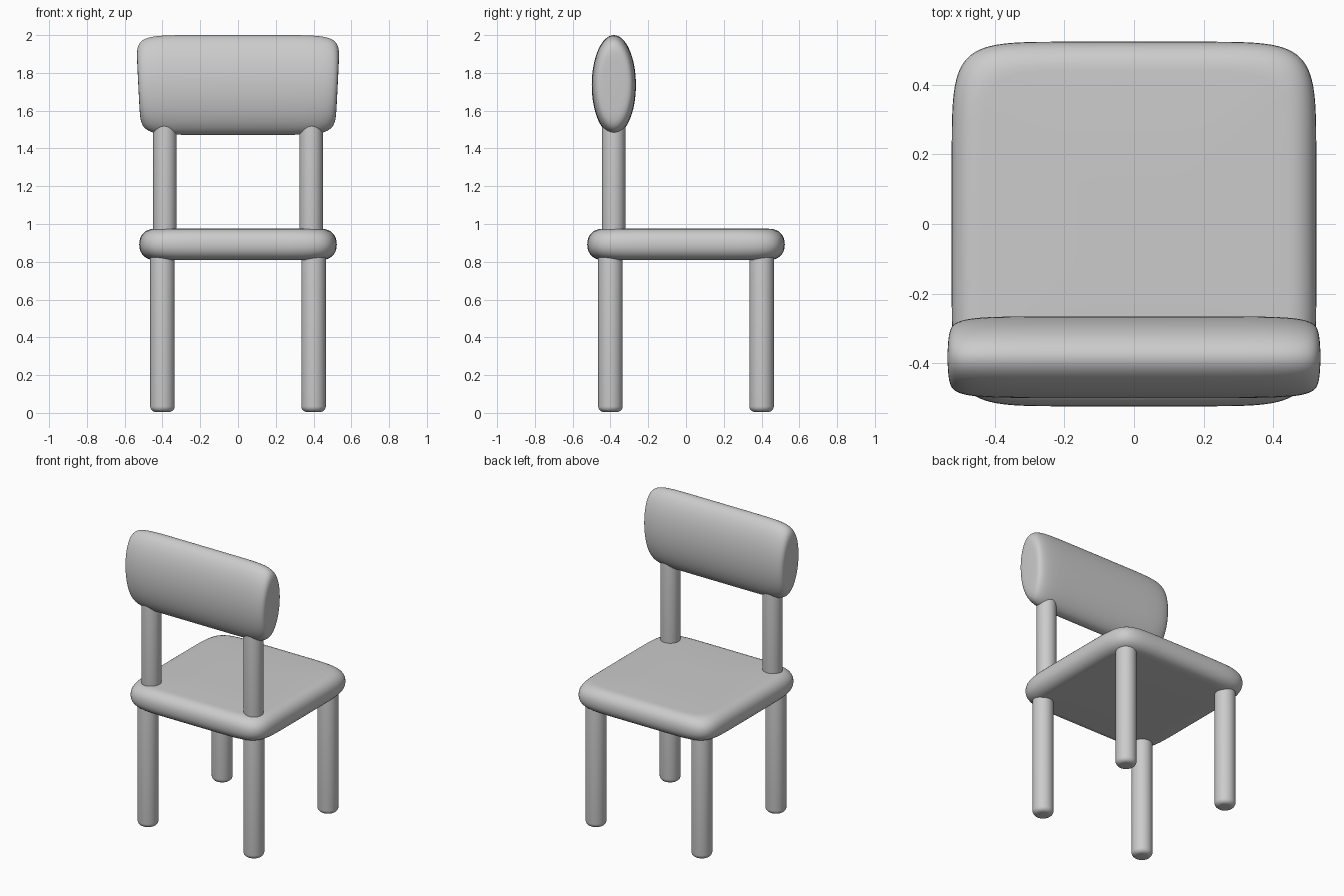
import bpy, bmesh
from math import sin, cos, pi, copysign

if "Cube" in bpy.data.objects:
    bpy.data.objects.remove(bpy.data.objects["Cube"])


def loft(name, rings):
    """Skin a list of closed rings and cap both ends."""
    bm = bmesh.new()
    loops = [[bm.verts.new(p) for p in ring] for ring in rings]
    n = len(loops[0])
    for a, b in zip(loops, loops[1:]):
        for i in range(n):
            j = (i + 1) % n
            bm.faces.new((a[i], a[j], b[j], b[i]))
    bm.faces.new(loops[0][::-1])
    bm.faces.new(loops[-1])
    bmesh.ops.recalc_face_normals(bm, faces=bm.faces)
    mesh = bpy.data.meshes.new(name)
    bm.to_mesh(mesh)
    bm.free()
    mesh.shade_smooth()
    obj = bpy.data.objects.new(name, mesh)
    bpy.context.collection.objects.link(obj)
    return obj


def spow(v, e):
    return copysign(abs(v) ** e, v)


def squircle(a, n):
    """Point on a unit superellipse with exponent n."""
    return spow(cos(a), 2 / n), spow(sin(a), 2 / n)


def rod(name, x, y, r, z0, z1, bevel=0.03, sides=32):
    """Round post with softened ends."""
    prof = [(r - bevel + bevel * sin(k * pi / 12), z0 + bevel - bevel * cos(k * pi / 12))
            for k in range(7)]
    prof += [(pr, z0 + z1 - pz) for pr, pz in reversed(prof)]
    return loft(name, [[(x + pr * cos(2 * pi * i / sides), y + pr * sin(2 * pi * i / sides), pz)
                        for i in range(sides)] for pr, pz in prof])


# Seat: rounded-square cushion with a full round edge
HALF, THICK, ROUND = 0.523, 0.083, 0.085
outline = [squircle(2 * pi * i / 128, 7.5) for i in range(128)]
rings = [[(0.12 * px, 0.12 * py, 0.892 - THICK) for px, py in outline]]
for k in range(17):
    u, v = squircle(-pi / 2 + pi * k / 16, 2.2)
    s = HALF - ROUND + ROUND * u
    rings.append([(s * px, s * py, 0.892 + THICK * v) for px, py in outline])
rings.append([(0.12 * px, 0.12 * py, 0.892 + THICK) for px, py in outline])
loft("seat", rings)

# Legs and backrest posts, mirrored left and right
for side, x in (("left", -1), ("right", 1)):
    rod(f"leg_front_{side}", x * 0.4, -0.4, 0.065, 0.005, 0.92)
    rod(f"leg_rear_{side}", x * 0.4, 0.4, 0.065, 0.005, 0.92)
    rod(f"back_post_{side}", x * 0.387, -0.383, 0.062, 0.88, 1.7)

# Backrest: elliptical bolster, slightly wider at the top, soft ends
rings = []
for k in range(1, 48):
    t, s = squircle(pi - pi * k / 48, 8)
    if k == 1:
        rings.append([(-1, 0.08, i) for i in range(64)])
    rings.append([(t, s, i) for i in range(64)])
rings.append([(1, 0.08, i) for i in range(64)])


def back_point(t, s, i):
    dz = 0.264 * s * sin(2 * pi * i / 64)
    return t * (0.528 + 0.05 * dz), -0.382 + 0.117 * s * cos(2 * pi * i / 64), 1.736 + dz


loft("backrest", [[back_point(*p) for p in ring] for ring in rings])
